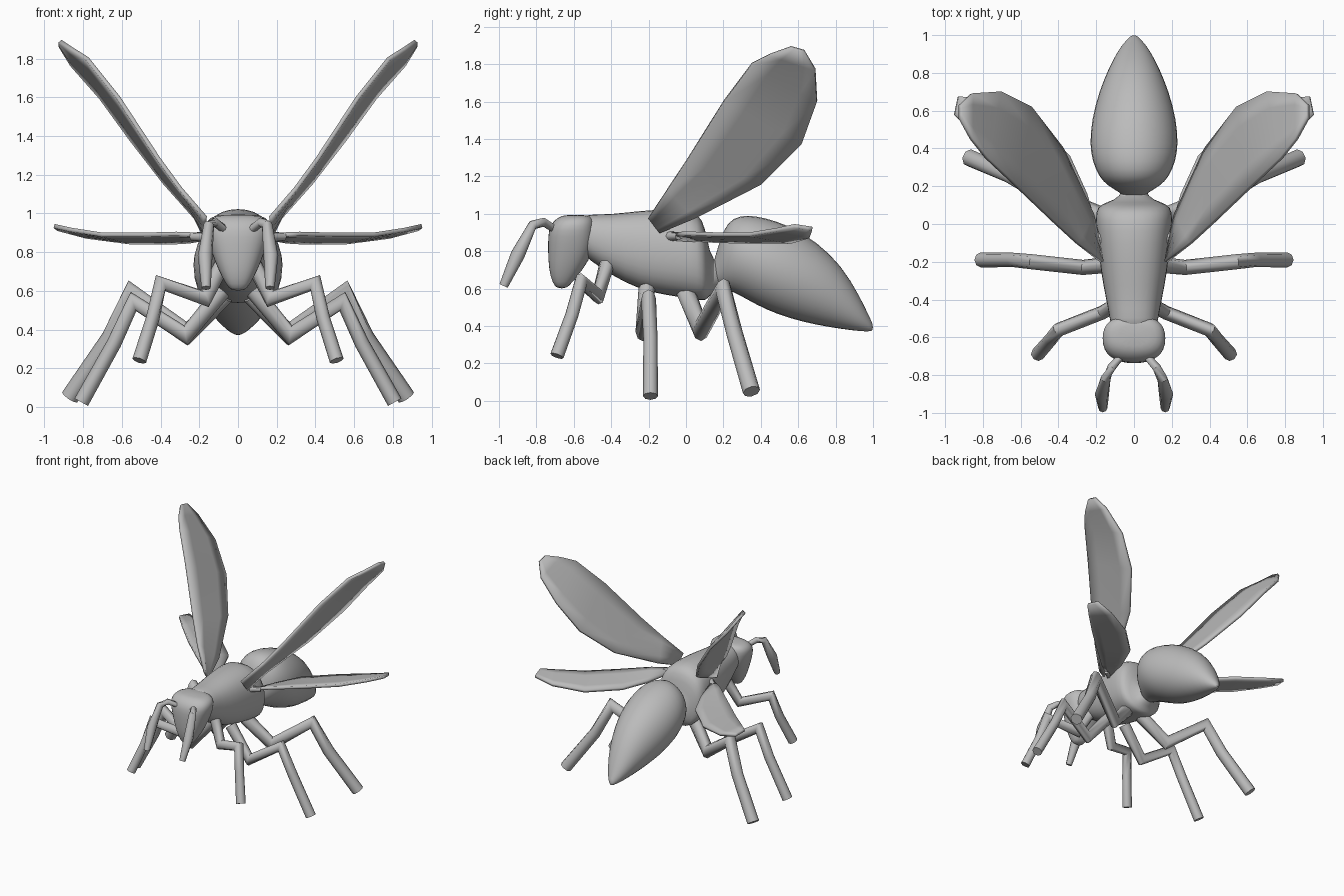
import bpy, bmesh, math
from mathutils import Vector

if "Cube" in bpy.data.objects:
    bpy.data.objects.remove(bpy.data.objects["Cube"], do_unlink=True)

grey = bpy.data.materials.new("plain_grey")
grey.use_nodes = True
COLOR = (0.5, 0.5, 0.5, 1)
grey.diffuse_color = COLOR
grey.node_tree.nodes["Principled BSDF"].inputs["Base Color"].default_value = COLOR


def finish(name, bm, subdivide=0, angle=40, thickness=0):
    bmesh.ops.recalc_face_normals(bm, faces=bm.faces)
    mesh = bpy.data.meshes.new(name)
    bm.to_mesh(mesh)
    bm.free()
    mesh.materials.append(grey)
    obj = bpy.data.objects.new(name, mesh)
    bpy.context.collection.objects.link(obj)
    if thickness:
        mod = obj.modifiers.new("thickness", 'SOLIDIFY')
        mod.thickness, mod.offset = thickness, 0
    if subdivide:
        mod = obj.modifiers.new("smooth", 'SUBSURF')
        mod.levels = mod.render_levels = subdivide
    bpy.ops.object.select_all(action='DESELECT')
    obj.select_set(True)
    bpy.context.view_layer.objects.active = obj
    bpy.ops.object.shade_smooth_by_angle(angle=math.radians(angle))
    return obj


def loft(rings):
    """Skin a list of point rings and cap both ends."""
    bm = bmesh.new()
    rows = [[bm.verts.new(p) for p in ring] for ring in rings]
    for a, b in zip(rows, rows[1:]):
        for i in range(len(a)):
            j = (i + 1) % len(a)
            bm.faces.new((a[i], a[j], b[j], b[i]))
    bm.faces.new(rows[0])
    bm.faces.new(rows[-1])
    return bm


def unit_ring(count, power):
    """Superellipse; power below 1 is boxier."""
    pts = []
    for i in range(count):
        a = 2 * math.pi * i / count
        c, s = math.cos(a), math.sin(a)
        pts.append((math.copysign(abs(c) ** power, c), math.copysign(abs(s) ** power, s)))
    return pts


def body(name, stations, power, along_y=True):
    """Stations are (position, high, low, half width) along y or z."""
    rings = []
    for pos, hi, lo, half in stations:
        mid, r = (hi + lo) / 2, (hi - lo) / 2
        rings.append([(u * half, pos, mid + v * r) if along_y else (u * half, mid + v * r, pos)
                      for u, v in unit_ring(16, power)])
    return finish(name, loft(rings), subdivide=1, angle=60)


def limb(name, path, radii, sides=8):
    """Mitred tube along a bent path."""
    pts = [Vector(p) for p in path]
    rings = []
    for i, p in enumerate(pts):
        before = (p - pts[i - 1]).normalized() if i else (pts[1] - p).normalized()
        after = (pts[i + 1] - p).normalized() if i < len(pts) - 1 else before
        t = (before + after).normalized()
        bend = before - after
        u = (bend - t * bend.dot(t)) if bend.length > 0.05 else Vector((0, 1, 0))
        u = t.cross(Vector((0, 1, 0))).normalized()
        v = t.cross(u)
        stretch = min(1.3, 1 / max(0.5, t.dot(before)))
        rings.append([p + radii[i] * (u * math.cos(a) * stretch + v * math.sin(a))
                      for a in (2 * math.pi * k / sides for k in range(sides))])
    return finish(name, loft(rings), angle=50)


def wing(name, lead, trail):
    """Thin blade bridged between its leading and trailing edges."""
    bm = bmesh.new()
    rows = []
    for a, b in zip(lead, trail):
        a, b = Vector(a), Vector(b)
        rows.append([bm.verts.new(a.lerp(b, k / 4)) for k in range(5)])
    for a, b in zip(rows, rows[1:]):
        for i in range(4):
            bm.faces.new((a[i], a[i + 1], b[i + 1], b[i]))
    return finish(name, bm, angle=40, thickness=0.022)


# Trunk: head, thorax with waist, abdomen
body("head", [(.60, -.64, -.69, .035), (.63, -.61, -.715, .06), (.70, -.55, -.735, .10),
              (.80, -.49, -.74, .14), (.88, -.48, -.74, .165), (.94, -.48, -.73, .175),
              (.98, -.49, -.69, .15), (.995, -.53, -.65, .09)], .8, along_y=False)
body("thorax", [(-.58, .99, .80, .12), (-.5, 1.0, .74, .13), (-.4, 1.0, .67, .15),
                (-.25, 1.02, .59, .18), (-.1, 1.03, .56, .195), (.03, 1.025, .54, .21),
                (.09, .98, .53, .20), (.115, .86, .54, .15), (.14, .74, .58, .07),
                (.22, .74, .62, .06)], .85)
body("abdomen", [(.14, .72, .63, .05), (.17, .82, .60, .08), (.2, .92, .595, .14),
                 (.25, .985, .58, .19), (.33, 1.0, .535, .225), (.42, .985, .485, .24),
                 (.55, .945, .435, .23), (.7, .855, .40, .19), (.83, .73, .38, .135),
                 (.93, .56, .37, .08), (.98, .45, .37, .035), (1.0, .41, .375, .012)], 1)

# Paired parts, with x measured outward from the centre
LEGS = {
    "front_leg": ([(.08, -.42, .74), (.17, -.47, .56), (.40, -.56, .64),
                   (.44, -.61, .46), (.51, -.69, .24)], .037),
    "middle_leg": ([(.08, -.21, .60), (.27, -.23, .37), (.54, -.2, .545),
                    (.64, -.19, .33), (.81, -.19, .025)], .04),
    "hind_leg": ([(.07, .0, .58), (.26, .08, .38), (.55, .2, .595),
                  (.66, .26, .36), (.87, .35, .05)], .047),
}
UPPER_LEAD = [(.17, -.2, .98), (.3, -.1, 1.13), (.41, 0, 1.28), (.62, .2, 1.6),
              (.78, .35, 1.8), (.86, .45, 1.85), (.92, .56, 1.89)]
UPPER_TRAIL = [(.18, -.14, .90), (.22, .05, .98), (.38, .4, 1.16), (.55, .62, 1.38),
               (.71, .7, 1.6), (.86, .69, 1.77), (.92, .63, 1.87)]
LOWER_LEAD = [(.19, -.09, .89), (.32, .0, .895), (.5, .16, .89), (.7, .34, .89),
              (.86, .49, .915), (.95, .58, .935)]
LOWER_TRAIL = [(.19, -.05, .865), (.25, .16, .855), (.34, .36, .85), (.55, .56, .85),
               (.78, .66, .88), (.93, .675, .92)]
ANTENNA = [(.06, -.69, .91), (.12, -.76, .955), (.15, -.82, .94), (.17, -.9, .78), (.165, -.975, .615)]

for side, sx in (("left", 1), ("right", -1)):
    def flip(points):
        return [(x * sx, y, z) for x, y, z in points]
    for name, (path, r) in LEGS.items():
        limb(f"{side}_{name}", flip(path), [r * 1.1, r, r, r * .95, r])
    limb(f"{side}_antenna", flip(ANTENNA), [.02, .023, .026, .038, .024])
    wing(f"{side}_upper_wing", flip(UPPER_LEAD), flip(UPPER_TRAIL))
    wing(f"{side}_lower_wing", flip(LOWER_LEAD), flip(LOWER_TRAIL))
    limb(f"{side}_wing_joint", flip([(.14, -.1, .88), (.24, -.04, .88)]), [.03, .02])
